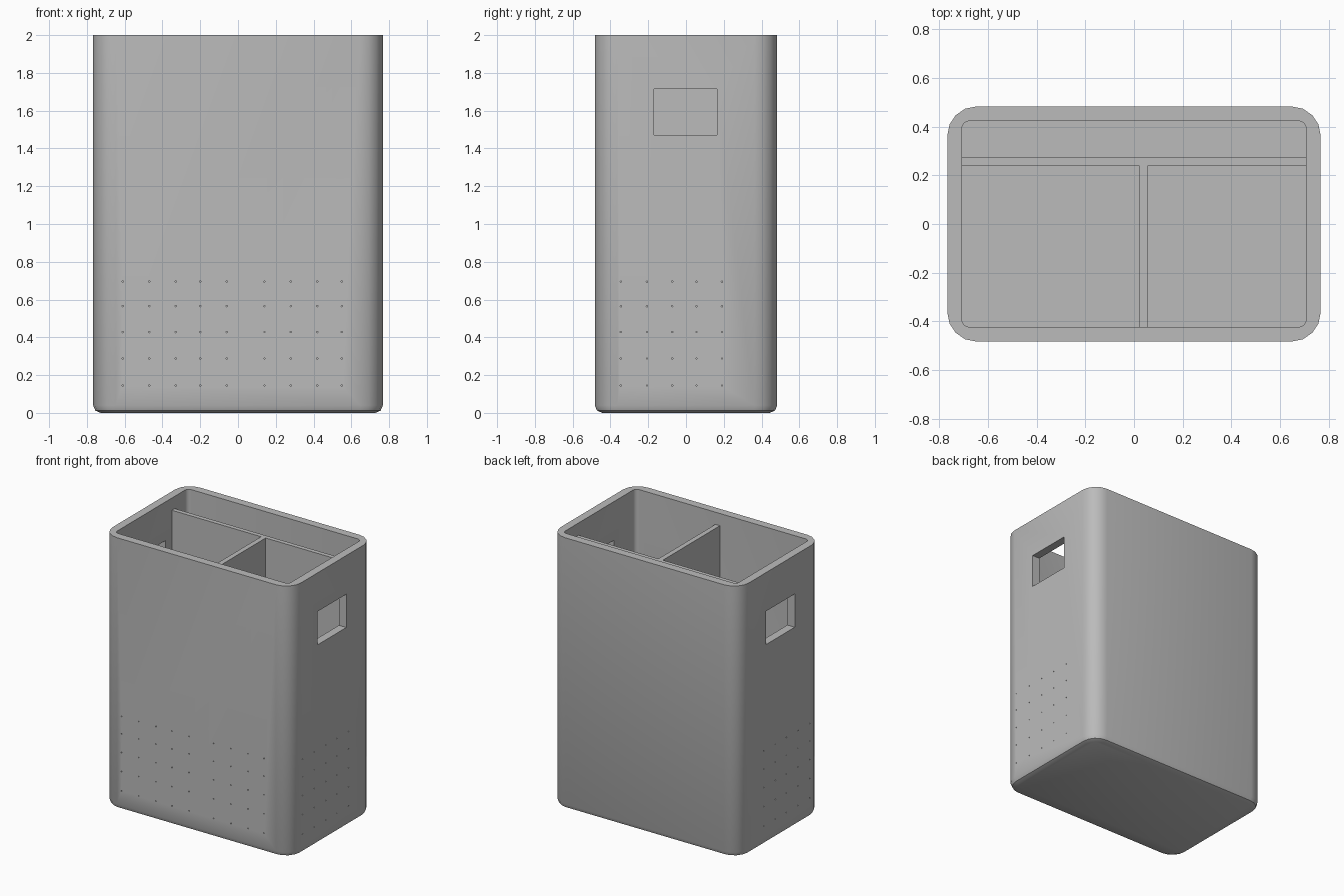
import bpy, bmesh, math
from mathutils import Matrix, Vector

if "Cube" in bpy.data.objects:
    bpy.data.objects.remove(bpy.data.objects["Cube"])

grey = bpy.data.materials.new("plain grey")
grey.diffuse_color = (0.5, 0.5, 0.5, 1)
grey.use_nodes = True
grey.node_tree.nodes["Principled BSDF"].inputs["Base Color"].default_value = grey.diffuse_color


def add_object(name, bm):
    bmesh.ops.recalc_face_normals(bm, faces=bm.faces)
    mesh = bpy.data.meshes.new(name)
    bm.to_mesh(mesh)
    bm.free()
    mesh.materials.append(grey)
    obj = bpy.data.objects.new(name, mesh)
    bpy.context.collection.objects.link(obj)
    return obj


def add_box(bm, low, high):
    low, high = Vector(low), Vector(high)
    matrix = Matrix.Translation((low + high) / 2) @ Matrix.Diagonal((*(high - low), 1))
    bmesh.ops.create_cube(bm, size=1, matrix=matrix)


def rounded_ring(bm, hx, hy, radius, z, steps=4):
    ring = []
    for corner, (sx, sy) in enumerate(((1, 1), (-1, 1), (-1, -1), (1, -1))):
        for i in range(steps + 1):
            a = math.radians(90 * (corner + i / steps))
            ring.append(bm.verts.new((sx * (hx - radius) + radius * math.cos(a),
                                      sy * (hy - radius) + radius * math.sin(a), z)))
    return ring


# Shell: outside from the bottom up, over the rim, then down to the floor
HX, HY, WALL = 0.767, 0.483, 0.06
bm = bmesh.new()
rings = [rounded_ring(bm, HX - inset, HY - inset, 0.12 - inset, z)
         for z, inset in ((0, 0.04), (0.012, 0.012), (0.04, 0), (2, 0))]
rings += [rounded_ring(bm, HX - WALL, HY - WALL, 0.03, z) for z in (2, 0.06)]
for a, b in zip(rings, rings[1:]):
    for i in range(len(a)):
        j = (i + 1) % len(a)
        bm.faces.new((a[i], a[j], b[j], b[i]))
bm.faces.new(rings[0])
bm.faces.new(rings[-1])
shell = add_object("container_shell", bm)

# Cutters: a handle opening at each end, pinholes in the front and both ends
bm = bmesh.new()
for side in (-1, 1):
    xs = sorted((side * 0.66, side * 0.85))
    add_box(bm, (xs[0], -0.17, 1.47), (xs[1], 0.165, 1.715))


def add_pin(centre, axis):
    turn = Matrix.Rotation(math.pi / 2, 4, axis)
    bmesh.ops.create_cone(bm, cap_ends=True, segments=6, radius1=0.004, radius2=0.004,
                          depth=0.16, matrix=Matrix.Translation(centre) @ turn)


for z in (0.145, 0.288, 0.428, 0.565, 0.695):
    for x in (-0.61, -0.47, -0.33, -0.2, -0.06, 0.14, 0.28, 0.42, 0.55):
        add_pin((x, -HY + WALL / 2, z), 'X')
    for y in (-0.345, -0.207, -0.073, 0.055, 0.19):
        for side in (-1, 1):
            add_pin((side * (HX - WALL / 2), y, z), 'Y')
cutter = add_object("opening_cutter", bm)
cutter.hide_render = True

cut = shell.modifiers.new("openings", 'BOOLEAN')
cut.operation = 'DIFFERENCE'
cut.solver = 'EXACT'
cut.object = cutter
bpy.context.view_layer.objects.active = shell
shell.select_set(True)
bpy.ops.object.modifier_apply(modifier=cut.name)
bpy.data.objects.remove(cutter)
bpy.ops.object.shade_smooth_by_angle(angle=math.radians(32))

# Inner dividers, a little lower than the rim
for name, low, high in (
        ("back_divider", (-0.715, 0.24, 0.05), (0.715, 0.273, 1.91)),
        ("cross_divider", (0.02, -0.43, 0.05), (0.057, 0.245, 1.91))):
    bm = bmesh.new()
    add_box(bm, low, high)
    add_object(name, bm)
